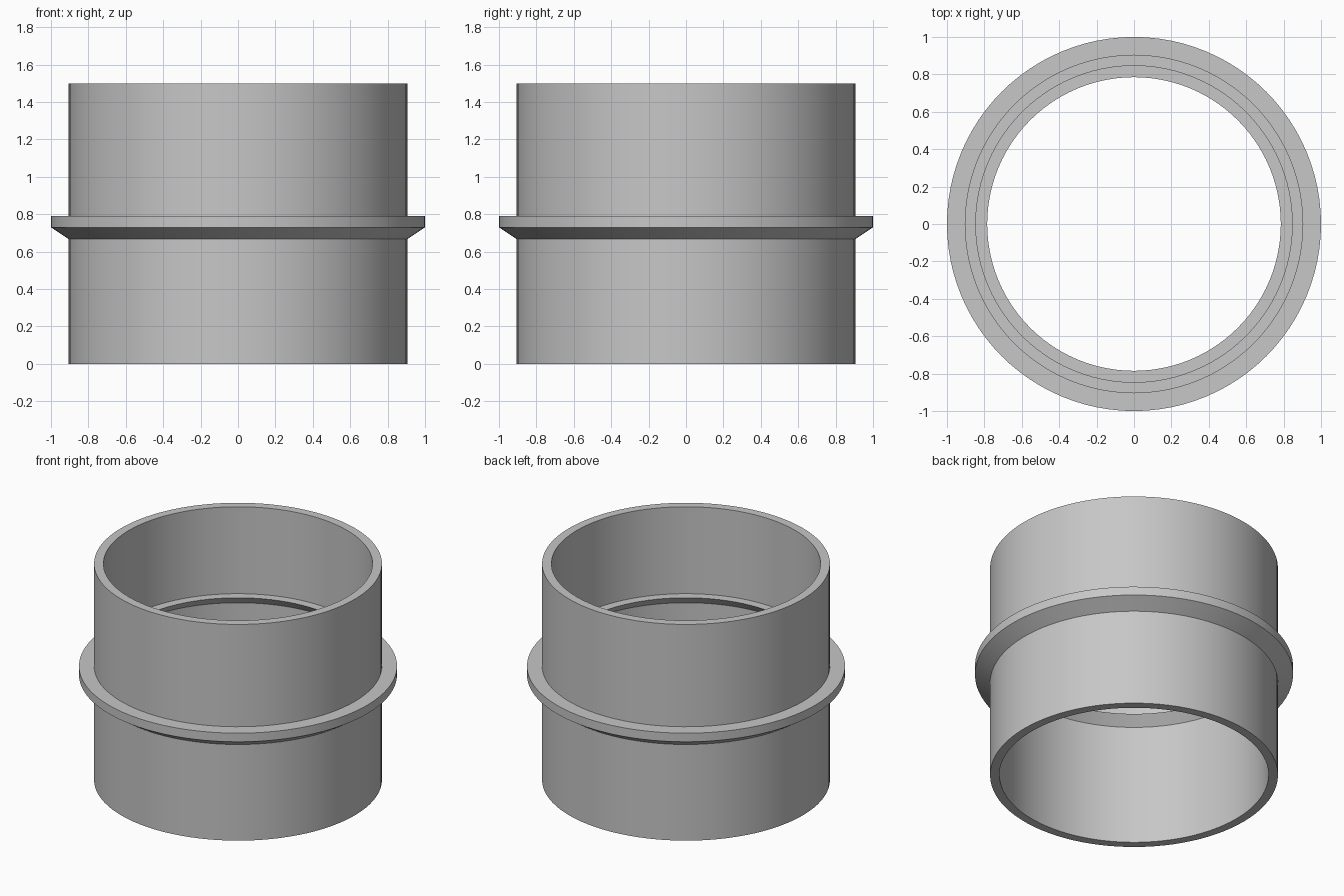
import bpy, bmesh, math
from mathutils import Vector

SEGMENTS = 96

cube = bpy.data.objects.get("Cube")
if cube:
    bpy.data.objects.remove(cube, do_unlink=True)

# Single plain grey plastic
grey = bpy.data.materials.new("grey_plastic")
grey.use_nodes = True
colour = (0.57, 0.57, 0.57, 1)
grey.diffuse_color = colour
grey.node_tree.nodes["Principled BSDF"].inputs["Base Color"].default_value = colour


def lathe(name, profile):
    """Spin a closed (radius, height) outline around the z axis."""
    bm = bmesh.new()
    verts = [bm.verts.new((r, 0, z)) for r, z in profile]
    edges = [bm.edges.new((a, b)) for a, b in zip(verts, verts[1:] + verts[:1])]
    bmesh.ops.spin(bm, geom=verts + edges, cent=(0, 0, 0), axis=Vector((0, 0, 1)),
                   angle=math.tau, steps=SEGMENTS, use_merge=False)
    bmesh.ops.remove_doubles(bm, verts=bm.verts[:], dist=0.0001)
    bmesh.ops.recalc_face_normals(bm, faces=bm.faces[:])
    mesh = bpy.data.meshes.new(name)
    bm.to_mesh(mesh)
    bm.free()
    mesh.materials.append(grey)
    obj = bpy.data.objects.new(name, mesh)
    bpy.context.collection.objects.link(obj)
    bpy.ops.object.select_all(action="DESELECT")
    obj.select_set(True)
    bpy.context.view_layer.objects.active = obj
    bpy.ops.object.shade_smooth_by_angle(angle=math.radians(25))
    return obj


outer, bore, height = 0.905, 0.846, 1.5

# Pipe wall with an outer collar and an inner stop ring, both chamfered below
lathe("pipe_sleeve", [
    (bore, 0), (outer, 0),
    (outer, 0.667), (1, 0.73), (1, 0.79), (outer, 0.79),
    (outer, height), (bore, height),
    (bore, 0.897), (0.785, 0.897), (bore, 0.834),
])
